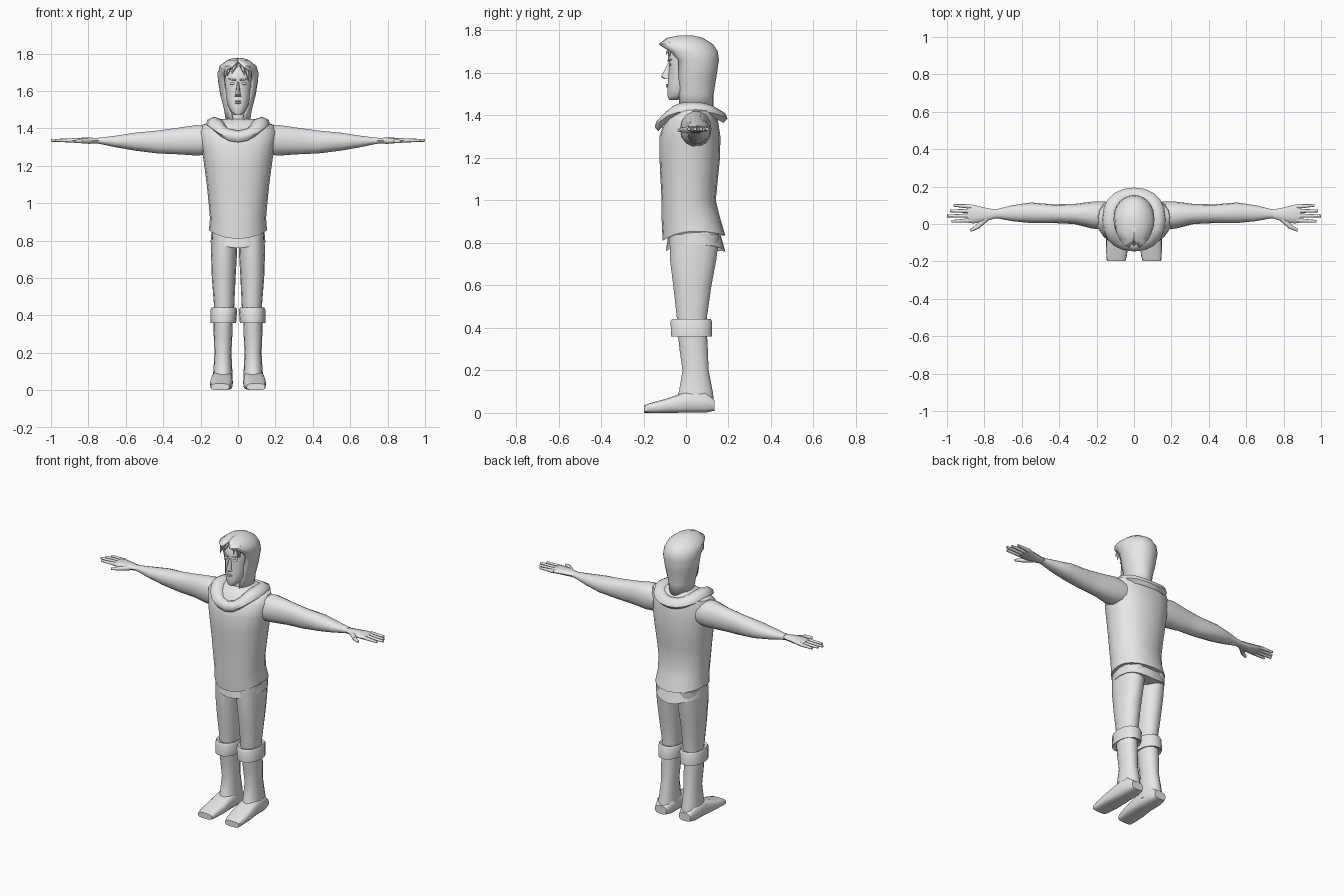
import bpy
import bmesh
from math import sin, cos, pi, radians, copysign
from mathutils import Vector

cube = bpy.data.objects.get("Cube")
if cube:
    bpy.data.objects.remove(cube, do_unlink=True)

grey = bpy.data.materials.new("light grey")
grey.use_nodes = True
grey.diffuse_color = (0.8, 0.8, 0.8, 1)
for node in grey.node_tree.nodes:
    if node.type == 'BSDF_PRINCIPLED':
        node.inputs["Base Color"].default_value = (0.8, 0.8, 0.8, 1)


def finish(name, bm, mirror=False, angle=45):
    bmesh.ops.recalc_face_normals(bm, faces=bm.faces)
    mesh = bpy.data.meshes.new(name)
    bm.to_mesh(mesh)
    bm.free()
    obj = bpy.data.objects.new(name, mesh)
    bpy.context.collection.objects.link(obj)
    mesh.materials.append(grey)
    bpy.ops.object.select_all(action='DESELECT')
    obj.select_set(True)
    bpy.context.view_layer.objects.active = obj
    bpy.ops.object.shade_smooth_by_angle(angle=radians(angle))
    if mirror:
        mod = obj.modifiers.new("mirror", 'MIRROR')
        mod.use_mirror_merge = False
    return obj


def skin(name, rings, closed=True, caps=(True, True), **kw):
    """Bridge a list of point rings into a surface."""
    bm = bmesh.new()
    rows = [[bm.verts.new(p) for p in ring] for ring in rings]
    n = len(rows[0])
    for low, high in zip(rows, rows[1:]):
        for i in range(n if closed else n - 1):
            j = (i + 1) % n
            bm.faces.new((low[i], low[j], high[j], high[i]))
    for row, cap in zip((rows[0], rows[-1]), caps):
        if cap:
            bm.faces.new(row)
    return finish(name, bm, **kw)


def loft(name, axis, sections, n=14, power=0.9, dip=(0, 0), dipped=99, sharp=2, **kw):
    """Sections are (position, a0, a1, b0, b1); dip lowers the front and back."""
    rings = []
    for k, (t, a0, a1, b0, b1) in enumerate(sections):
        ring = []
        for i in range(n):
            c, s = cos(2 * pi * i / n), sin(2 * pi * i / n)
            a = (a0 + a1) / 2 + (a1 - a0) / 2 * copysign(abs(c) ** power, c)
            b = (b0 + b1) / 2 + (b1 - b0) / 2 * copysign(abs(s) ** power, s)
            drop = dip[0 if s < 0 else 1] * abs(s) ** sharp if k < dipped else 0
            ring.append({'x': (t, a, b), 'y': (a, t, b), 'z': (a, b, t - drop)}[axis])
        rings.append(ring)
    return skin(name, rings, **kw)


def body(name, rows, **kw):
    """Upright loft that is symmetric in x: rows are (z, half width, y0, y1)."""
    return loft(name, 'z', [(z, -r, r, y0, y1) for z, r, y0, y1 in rows], **kw)


def rod(name, p, q, r0, r1, n=8, mirror=True):
    """Tapered rod between two points."""
    p, q = Vector(p), Vector(q)
    turn = (q - p).to_track_quat('Z', 'Y')
    bm = bmesh.new()
    bmesh.ops.create_cone(bm, cap_ends=True, segments=n, radius1=r0, radius2=r1,
                          depth=(q - p).length)
    for v in bm.verts:
        v.co = turn @ v.co + (p + q) / 2
    return finish(name, bm, mirror)


def blob(name, centre, size, mirror=False):
    """Squashed ball."""
    bm = bmesh.new()
    bmesh.ops.create_uvsphere(bm, u_segments=10, v_segments=6, radius=1)
    for v in bm.verts:
        v.co = Vector(centre) + v.co * Vector(size)
    return finish(name, bm, mirror)


# Sleeveless top, its under-hem and the draped collar
body("tunic", [
    (0.855, .155, -.11, .185), (0.92, .15, -.115, .16), (1.0, .157, -.115, .14),
    (1.1, .167, -.12, .15), (1.2, .18, -.125, .16), (1.3, .195, -.125, .162),
    (1.38, .207, -.1, .15), (1.42, .19, -.06, .14), (1.45, .09, -.03, .11)],
    n=20, dip=(.045, .02), dipped=1)
body("under_hem", [(0.86, .14, -.085, .165), (0.79, .147, -.095, .185)],
     n=20, dip=(.03, .03), sharp=4)
body("collar", [
    (1.4, .145, -.13, .175), (1.42, .17, -.147, .195), (1.445, .165, -.14, .185),
    (1.463, .13, -.115, .155), (1.45, .09, -.08, .125), (1.39, .07, -.06, .11)],
    n=20, dip=(.075, .035), sharp=2.5, caps=(False, False), angle=60)

# Head inside the hood
body("neck", [(1.34, .06, -.04, .1), (1.43, .05, -.03, .09), (1.54, .05, -.03, .08)])
body("head", [
    (1.473, .02, -.08, -.04), (1.49, .038, -.087, 0), (1.52, .055, -.088, .05),
    (1.56, .065, -.086, .08), (1.62, .073, -.08, .1), (1.67, .075, -.083, .1),
    (1.72, .065, -.07, .09), (1.745, .03, -.03, .05)], n=18, angle=60)
body("nose", [(1.65, .006, -.083, -.06), (1.582, .013, -.118, -.06),
              (1.572, .018, -.103, -.06)], n=8)
blob("eye", (.03, -.075, 1.64), (.015, .006, .007), True)
rod("eyebrow", (.012, -.083, 1.658), (.05, -.068, 1.664), .005, .003, 6)
blob("upper_lip", (0, -.088, 1.545), (.021, .006, .004))
blob("lower_lip", (0, -.087, 1.536), (.017, .007, .005))

# Hood shell, open at the face and closing over the brow
hood_rows = [
    (1.42, .062, .045, .085, 65), (1.5, .075, .04, .09, 55), (1.58, .095, .04, .103, 47),
    (1.66, .108, .04, .115, 42), (1.7, .109, .02, .13, 46), (1.735, .098, -.003, .13, 74),
    (1.765, .06, -.005, .085, 90), (1.777, .025, 0, .03, 90)]
hood_rings = []
for z, rx, cy, ry, start in hood_rows:
    ring = []
    for i in range(19):
        a = radians(-start + (180 + 2 * start) * i / 18)
        ring.append((rx * cos(a), cy + ry * sin(a), z))
    hood_rings.append(ring)
hood = skin("hood", hood_rings, closed=False, caps=(False, True), angle=50)
shell = hood.modifiers.new("thickness", 'SOLIDIFY')
shell.thickness = 0.01
shell.offset = -1

# Fringe locks hanging from under the hood
for x, tip_x, tip_z in [(-.06, -.07, 1.66), (-.04, -.058, 1.68), (-.015, -.035, 1.69),
                        (.02, .035, 1.685), (.04, .058, 1.655), (.06, .07, 1.67)]:
    rod("hair_lock", (x, -.07, 1.74), (tip_x, -.108 + abs(tip_x) * .4, tip_z),
        .015, .001, 5, mirror=False)

# Arms and hands
loft("arm", 'x', [
    (.15, -.03, .12, 1.26, 1.41), (.22, -.025, .12, 1.253, 1.42),
    (.32, 0, .107, 1.26, 1.405), (.43, .005, .105, 1.265, 1.39),
    (.55, .005, .115, 1.28, 1.378), (.65, .015, .1, 1.298, 1.362),
    (.73, .03, .08, 1.315, 1.352), (.745, .03, .08, 1.317, 1.352)], mirror=True)
loft("palm", 'x', [
    (.72, .037, .073, 1.32, 1.348), (.8, .012, .088, 1.318, 1.352),
    (.86, .003, .103, 1.322, 1.35), (.89, .008, .106, 1.326, 1.346)], n=10, mirror=True)
rod("thumb", (.79, .03, 1.333), (.84, -.018, 1.333), .016, .012)
rod("thumb_tip", (.835, -.014, 1.333), (.875, -.035, 1.33), .012, .007)
for y, tip_y, tip_x in [(.02, .014, .975), (.045, .043, 1.0), (.07, .07, .985), (.093, .1, .965)]:
    rod("finger", (.87, y, 1.336), (tip_x, tip_y, 1.336), .012, .007)

# Legs, turned-down cuffs, boots
loft("trouser_leg", 'z', [
    (.35, .03, .125, -.04, .1), (.45, .02, .128, -.045, .1), (.6, .013, .14, -.062, .122),
    (.72, .006, .144, -.078, .145), (.84, .003, .142, -.08, .16)], mirror=True)
loft("boot_cuff", 'z', [
    (.37, .03, .13, -.04, .1), (.36, .01, .146, -.072, .125), (.43, .004, .146, -.075, .125),
    (.442, .01, .14, -.068, .118), (.435, .025, .125, -.045, .1)],
    caps=(False, False), mirror=True)
loft("boot_shaft", 'z', [
    (.04, .028, .138, -.06, .135), (.1, .03, .132, -.035, .128), (.2, .035, .126, -.018, .108),
    (.3, .03, .13, -.032, .104), (.38, .028, .13, -.04, .1)], mirror=True)
loft("boot_foot", 'y', [
    (.135, .045, .125, .01, .06), (.09, .03, .14, 0, .1), (0, .028, .142, 0, .1),
    (-.09, .028, .15, 0, .068), (-.17, .038, .148, 0, .046), (-.198, .046, .145, 0, .036)],
    power=.6, mirror=True)
